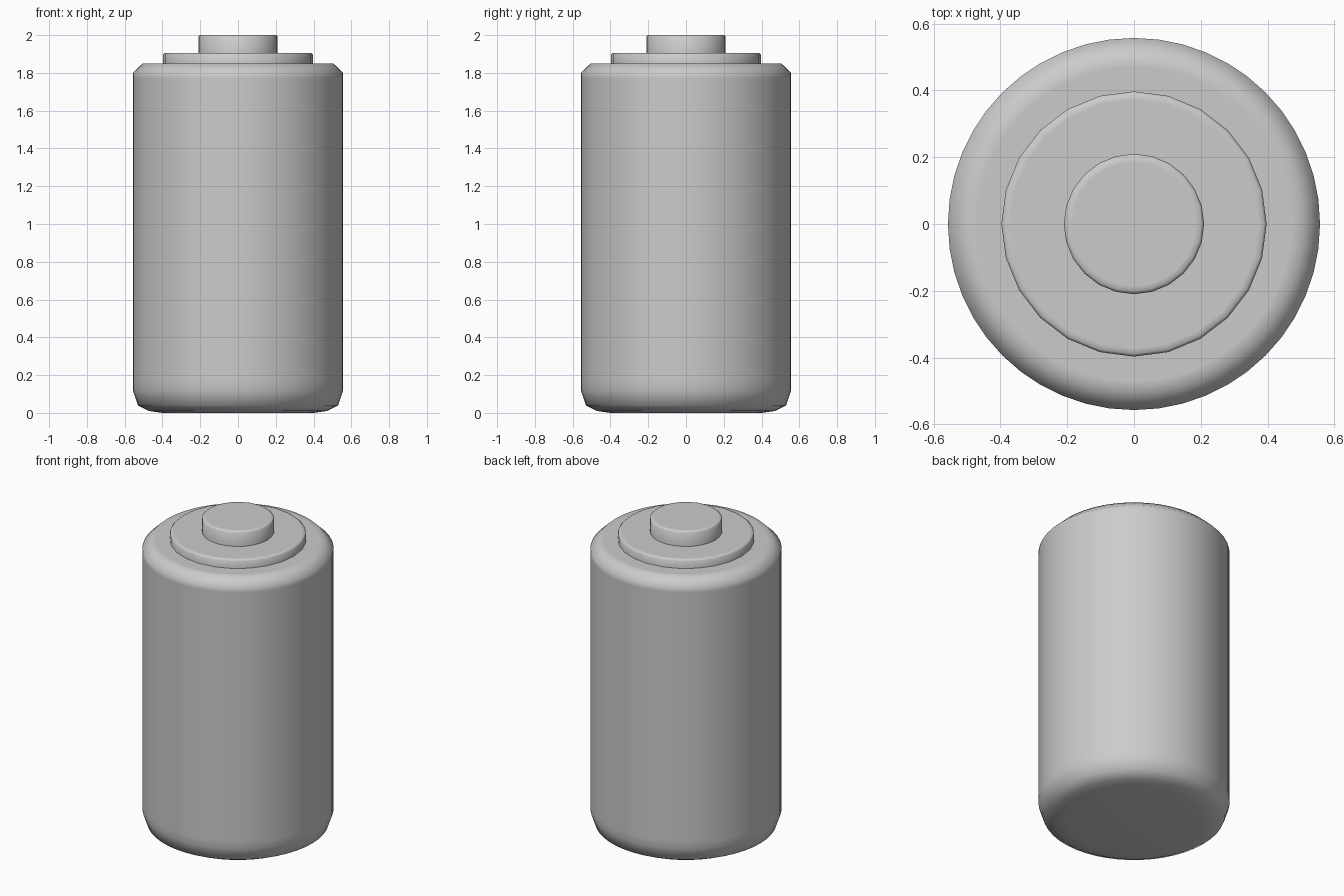
import bpy, bmesh
from math import pi, radians

cube = bpy.data.objects.get("Cube")
if cube:
    bpy.data.objects.remove(cube, do_unlink=True)

grey = bpy.data.materials.new("plain grey")
grey.use_nodes = True
colour = (0.6, 0.6, 0.6, 1)
grey.diffuse_color = colour
grey.node_tree.nodes["Principled BSDF"].inputs["Base Color"].default_value = colour


def turned(name, profile, sides, angle):
    """Spin a (radius, height) outline around z."""
    bm = bmesh.new()
    verts = [bm.verts.new((r, 0, z)) for r, z in profile]
    edges = [bm.edges.new(pair) for pair in zip(verts, verts[1:])]
    bmesh.ops.spin(bm, geom=verts + edges, cent=(0, 0, 0), axis=(0, 0, 1),
                   angle=2 * pi, steps=sides)
    bmesh.ops.remove_doubles(bm, verts=bm.verts, dist=0.0005)
    bmesh.ops.recalc_face_normals(bm, faces=bm.faces)
    mesh = bpy.data.meshes.new(name)
    bm.to_mesh(mesh)
    bm.free()
    mesh.materials.append(grey)
    obj = bpy.data.objects.new(name, mesh)
    bpy.context.collection.objects.link(obj)
    bpy.ops.object.select_all(action="DESELECT")
    obj.select_set(True)
    bpy.context.view_layer.objects.active = obj
    bpy.ops.object.shade_smooth_by_angle(angle=radians(angle))
    return obj


# Main cylinder with a chamfered top and rounded base
turned("body", [(0, 0), (0.40, 0), (0.47, 0.01), (0.53, 0.04), (0.557, 0.12),
                (0.557, 0.17), (0.557, 1.77), (0.557, 1.80), (0.505, 1.85),
                (0.47, 1.85), (0, 1.85)], 48, 60)

# Stepped discs on top, with thin bevelled rims
for name, radius, low, high in (("top_plate", 0.397, 1.84, 1.905),
                                ("terminal", 0.21, 1.89, 2.0)):
    turned(name, [(0, low), (radius, low), (radius, high - 0.008),
                  (radius - 0.008, high), (radius - 0.025, high), (0, high)], 24, 60)
